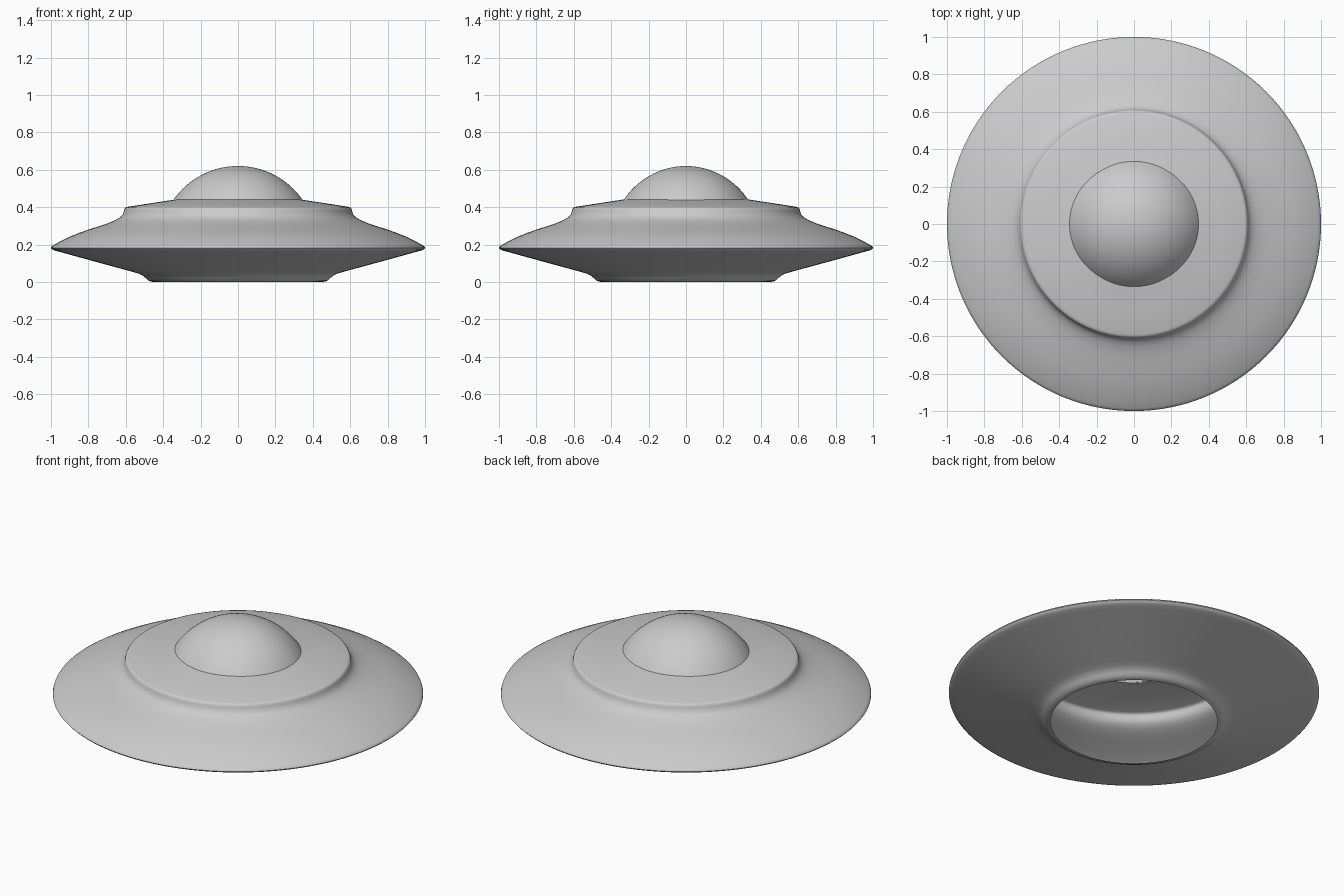
import bpy, bmesh, math

if "Cube" in bpy.data.objects:
    bpy.data.objects.remove(bpy.data.objects["Cube"])

SEG = 128


def lathe(name, profile, closed_top=False, scale_y=1.0):
    """Revolve an (r, z) profile, listed bottom to top, around the z axis."""
    bm = bmesh.new()
    rings = []
    for r, z in profile:
        rings.append([bm.verts.new((r * math.cos(2 * math.pi * i / SEG),
                                    r * math.sin(2 * math.pi * i / SEG) * scale_y, z))
                      for i in range(SEG)])
    for a, b in zip(rings, rings[1:]):
        for i in range(SEG):
            j = (i + 1) % SEG
            bm.faces.new((a[i], a[j], b[j], b[i]))
    if closed_top:
        tip = bm.verts.new((0, 0, closed_top))
        for i in range(SEG):
            bm.faces.new((rings[-1][i], rings[-1][(i + 1) % SEG], tip))
    mesh = bpy.data.meshes.new(name)
    bm.to_mesh(mesh)
    bm.free()
    obj = bpy.data.objects.new(name, mesh)
    bpy.context.collection.objects.link(obj)
    bpy.ops.object.select_all(action='DESELECT')
    obj.select_set(True)
    bpy.context.view_layer.objects.active = obj
    bpy.ops.object.shade_smooth_by_angle(angle=math.radians(40))
    return obj


# Saucer hull: open shell from the bottom hole, round the rim, to the dome seat
lathe("saucer_hull", [
    (0.45, 0.0), (0.465, 0.002), (0.482, 0.009), (0.495, 0.022), (0.51, 0.035),
    (0.535, 0.046), (0.57, 0.056), (0.75, 0.105), (0.95, 0.16), (0.98, 0.168),
    (0.993, 0.174), (1.0, 0.182), (0.997, 0.19), (0.985, 0.198),
    (0.95, 0.217), (0.90, 0.242), (0.85, 0.262), (0.80, 0.28), (0.74, 0.299),
    (0.69, 0.316), (0.655, 0.331), (0.63, 0.346), (0.616, 0.362),
    (0.61, 0.38), (0.607, 0.392), (0.602, 0.398), (0.59, 0.402),
    (0.46, 0.422), (0.335, 0.441)])

# Dome: spherical cap, slightly narrower front to back
R, top = 0.42, 0.62
edge = math.asin(0.347 / R)
cap = [(R * math.sin(edge * (1 - k / 20)),
        top - R + R * math.cos(edge * (1 - k / 20))) for k in range(20)]
lathe("dome", cap, closed_top=top, scale_y=0.965)
